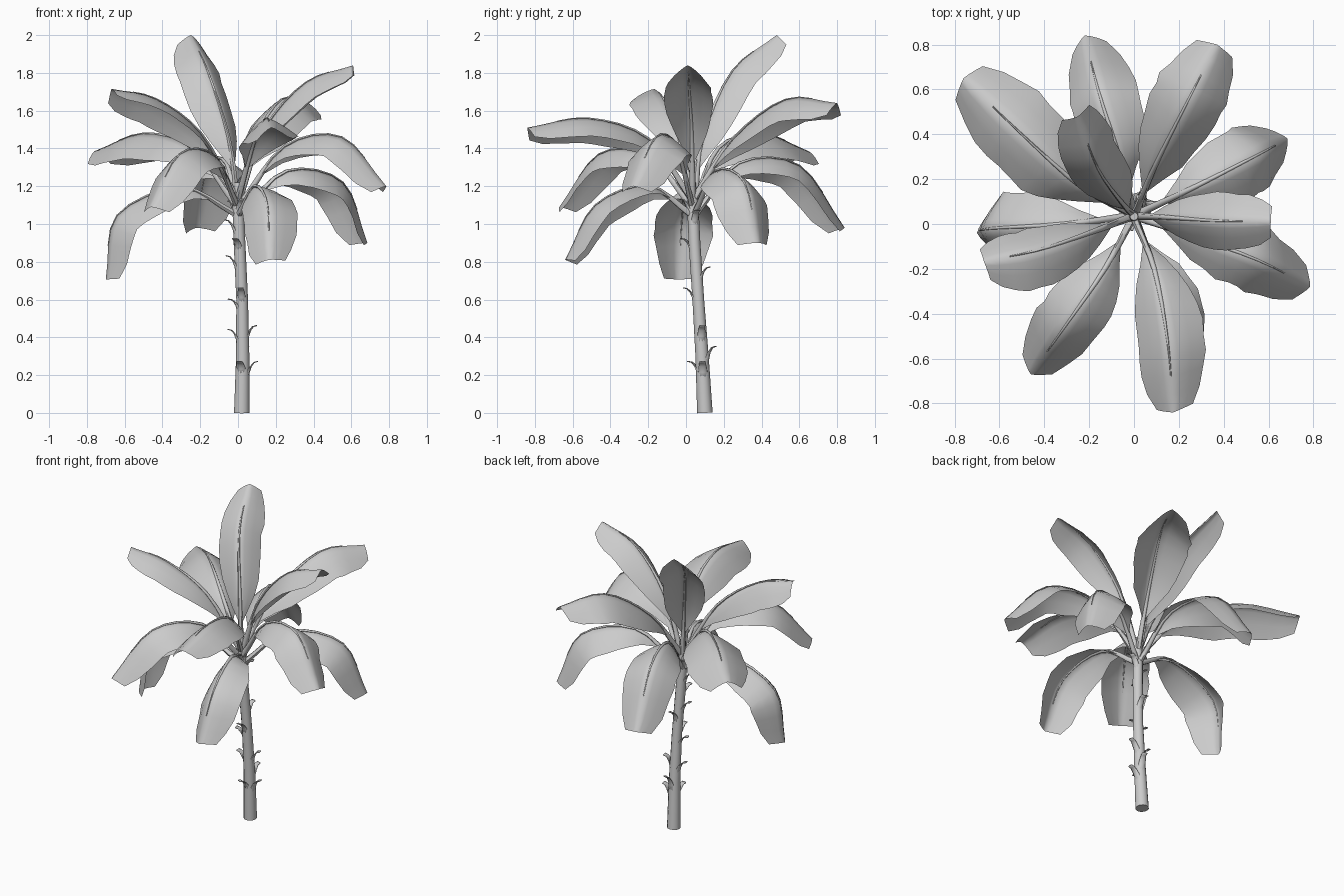
import bpy, math, random
from mathutils import Vector

if "Cube" in bpy.data.objects:
    bpy.data.objects.remove(bpy.data.objects["Cube"])

random.seed(4)
mat = bpy.data.materials.new("plant grey")
mat.diffuse_color = (0.6, 0.6, 0.6, 1)
mat.use_nodes = True
mat.node_tree.nodes["Principled BSDF"].inputs["Base Color"].default_value = mat.diffuse_color


def make(name, verts, faces, angle=60):
    me = bpy.data.meshes.new(name)
    me.from_pydata(verts, [], faces)
    me.materials.append(mat)
    ob = bpy.data.objects.new(name, me)
    bpy.context.collection.objects.link(ob)
    bpy.ops.object.select_all(action='DESELECT')
    ob.select_set(True)
    bpy.context.view_layer.objects.active = ob
    bpy.ops.object.shade_smooth_by_angle(angle=math.radians(angle))
    return ob


def grid(rows, cols, closed=False):
    return [(r * cols + c, r * cols + (c + 1) % cols,
             (r + 1) * cols + (c + 1) % cols, (r + 1) * cols + c)
            for r in range(rows - 1) for c in range(cols if closed else cols - 1)]


def spline(pts, n):
    """Catmull-Rom through pts, n samples per span."""
    p = [2 * pts[0] - pts[1]] + pts + [2 * pts[-1] - pts[-2]]
    out = []
    for i in range(1, len(p) - 2):
        a, b, c, d = p[i - 1:i + 3]
        for k in range(n):
            t = k / n
            out.append(0.5 * (2 * b + (c - a) * t + (2 * a - 5 * b + 4 * c - d) * t * t
                              + (3 * b - a - 3 * c + d) * t ** 3))
    return out + [pts[-1]]


def lerp(table, t):
    for (a, va), (b, vb) in zip(table, table[1:]):
        if t <= b:
            return va + (vb - va) * (t - a) / (b - a)
    return table[-1][1]


def tube(name, path, radii, side, sides):
    verts = []
    for i, p in enumerate(path):
        t = (path[min(i + 1, len(path) - 1)] - path[max(i - 1, 0)]).normalized()
        n = side.cross(t).normalized()
        for k in range(sides):
            a = 2 * math.pi * k / sides
            verts.append(p + radii[i] * (side * math.cos(a) + n * math.sin(a)))
    m = len(verts)
    caps = [tuple(range(sides))[::-1], tuple(range(m - sides, m))]
    return make(name, verts, grid(len(path), sides, True) + caps)


# Leaning trunk
TRUNK = [(0, .02, .10, .041), (.3, .025, .085, .035), (.6, .022, .065, .031),
         (.9, .008, .045, .031), (1.1, 0, .036, .03), (1.22, 0, .034, .018)]


def trunk_at(z):
    return Vector([lerp([(r[0], r[k]) for r in TRUNK], z) for k in (1, 2)] + [z]), \
        lerp([(r[0], r[3]) for r in TRUNK], z)


rings = [trunk_at(.1 * i) for i in range(12)] + [trunk_at(1.22)]
tube("trunk", [r[0] for r in rings], [r[1] for r in rings], Vector((1, 0, 0)), 12)


# Old leaf stubs: sheaths hugging the trunk that curl outward
def stub(z0, deg, h):
    verts = []
    for f, out, half in ((0, -.003, 62), (.45, .002, 46), (.75, .012, 26),
                         (.95, .027, 15), (1, .046, 11)):
        c, r = trunk_at(z0 + h * f)
        for k in range(-2, 3):
            a = math.radians(deg + half * k / 2)
            edge = .004 if abs(k) == 2 and f < .5 else 0
            verts.append(c + (r + out - edge) * Vector((math.cos(a), math.sin(a), 0)))
    ob = make("leaf_stub", verts, grid(5, 5))
    so = ob.modifiers.new("thickness", 'SOLIDIFY')
    so.thickness = .005
    so.offset = -1


for z, deg, h in ((.17, 0, .10), (.23, 75, .12), (.2, 255, .07), (.35, 180, .09),
                  (.36, 10, .10), (.53, 190, .07), (.57, 265, .09), (.68, 80, .09),
                  (.73, 185, .10), (.92, 190, .10), (.85, 250, .07), (.98, 20, .09),
                  (1.02, 130, .1), (1.03, 290, .1)):
    stub(z, deg, h)

# Leaves: three path points after the crown, half width, roll about the path
HIGH = [(-.05, .09, 1.46, -.16, .245, 1.81, -.25, .48, 2.0, .13, 0),
        (-.2, -.04, 1.48, -.44, -.12, 1.665, -.67, -.165, 1.715, .14, -.28),
        (.09, -.2, 1.45, .15, -.52, 1.56, .175, -.84, 1.51, .153, -.12),
        (.14, .03, 1.5, .36, .015, 1.75, .61, .01, 1.84, .127, 0),
        (.09, .25, 1.45, .23, .53, 1.66, .37, .80, 1.64, .165, 0)]
MIDDLE = [(-.24, .17, 1.40, -.5, .4, 1.48, -.76, .65, 1.385, .185, 0),
          (-.13, -.2, 1.36, -.31, -.46, 1.37, -.46, -.67, 1.09, .145, 0),
          (.25, -.05, 1.41, .55, -.16, 1.46, .785, -.28, 1.2, .15, 0)]
LOW = [(-.3, 0, 1.19, -.64, -.02, 1.045, -.70, -.04, .705, .155, 0),
       (.09, -.2, 1.2, .155, -.48, 1.10, .165, -.64, .81, .145, -.32),
       (.26, .16, 1.28, .555, .31, 1.22, .685, .38, .9, .16, 0),
       (-.06, .28, 1.32, -.16, .6, 1.31, -.22, .84, .98, .155, .12)]
WIDTH = [(0, 0), (.16, .06), (.24, .35), (.36, .74), (.52, .98), (.76, 1), (.9, .84), (1, .54)]


def leaf(data, z0, drop):
    pts = [Vector(data[i:i + 3]) for i in (0, 3, 6)]
    base = trunk_at(z0)[0]
    head = pts[2] - base
    head.z = 0
    head.normalize()
    path = spline([base + head * .012] + pts, 4)
    level = head.cross(Vector((0, 0, 1)))
    last = len(path) - 1
    verts, rows = [], 0
    for i in range(2, last + 1):
        t = (path[min(i + 1, last)] - path[i - 1]).normalized()
        up = level.cross(t).normalized()
        side = (level * math.cos(data[10]) + up * math.sin(data[10])).normalized()
        n = side.cross(t).normalized()
        w = lerp(WIDTH, i / last) * data[9]
        for u in (-1, -.6, -.25, 0, .25, .6, 1):
            wob = random.uniform(.95, 1.04) if abs(u) == 1 else 1
            back = -.012 * abs(u) if i == last else 0
            verts.append(path[i] + side * w * u * wob - n * w * drop * abs(u) ** 1.3 + t * back)
        rows += 1
    make("leaf_blade", verts, grid(rows, 7))
    # Stalk running into the midrib
    rib = path[:last - 1]
    radii = [.016 * (1 - i / len(rib)) ** 1.3 + .002 for i in range(len(rib))]
    tube("leaf_stalk", rib, radii, level, 6)


for tier, z0, drop in ((HIGH, 1.14, .75), (MIDDLE, 1.1, .74), (LOW, 1.05, .75)):
    for data in tier:
        leaf(data, z0, drop)
